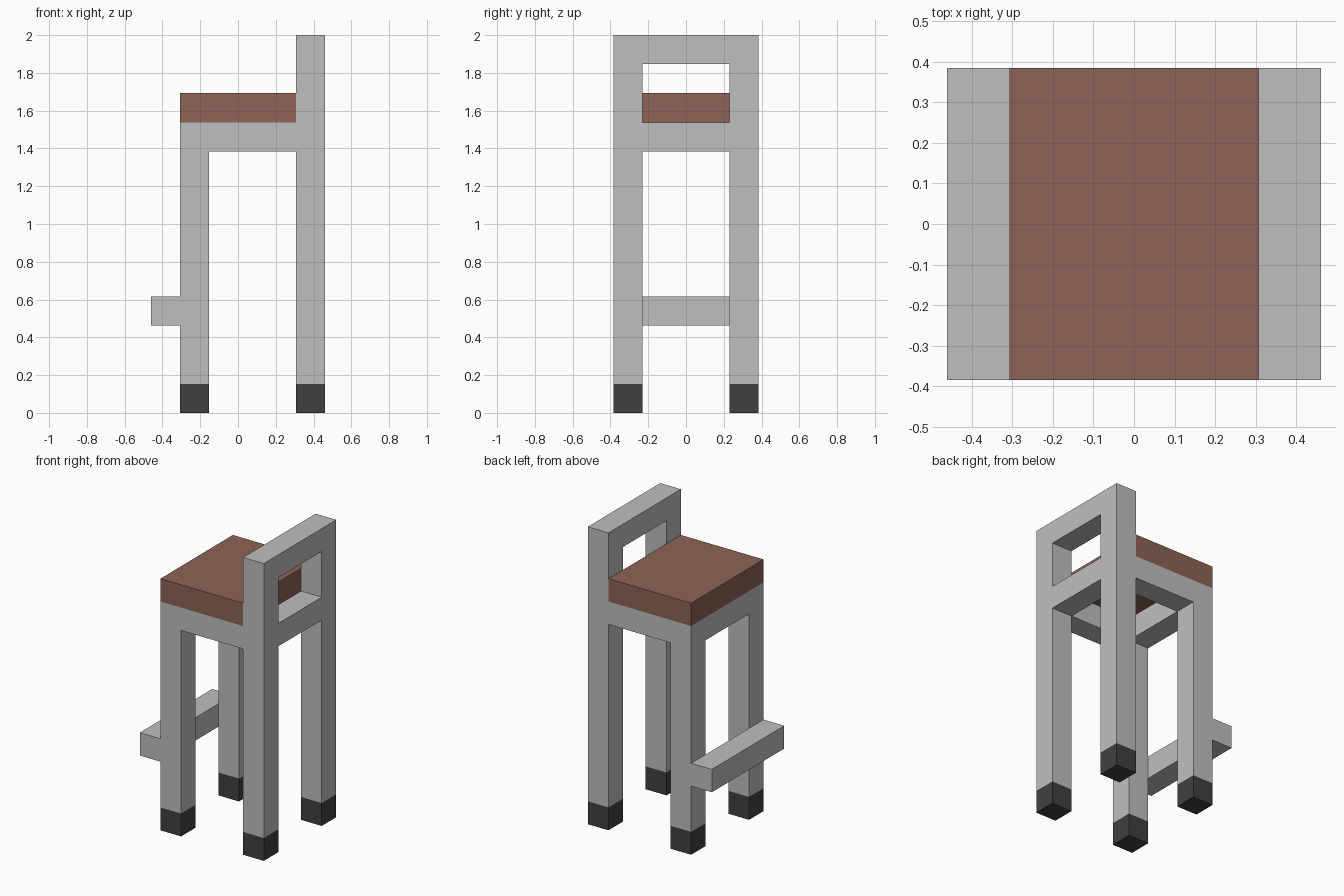
import bpy
import bmesh
from mathutils import Vector

default = bpy.data.objects.get("Cube")
if default:
    bpy.data.objects.remove(default, do_unlink=True)

U = 2 / 13  # one bar thickness; the stool is 13 bars tall


def material(name, color):
    mat = bpy.data.materials.new(name)
    mat.use_nodes = True
    mat.diffuse_color = (*color, 1)
    mat.node_tree.nodes["Principled BSDF"].inputs["Base Color"].default_value = (*color, 1)
    return mat


metal = material("light_grey_metal", (0.52, 0.52, 0.52))
leather = material("brown_leather", (0.27, 0.127, 0.093))
rubber = material("dark_rubber", (0.051, 0.051, 0.051))


def box(name, x, y, z, mat):
    """Box spanning the given (min, max) ranges, measured in bars."""
    lo, hi = (Vector(c) * U for c in zip(x, y, z))
    bm = bmesh.new()
    bmesh.ops.create_cube(bm, size=1)
    bmesh.ops.scale(bm, vec=hi - lo, verts=bm.verts)
    mesh = bpy.data.meshes.new(name)
    bm.to_mesh(mesh)
    bm.free()
    mesh.materials.append(mat)
    obj = bpy.data.objects.new(name, mesh)
    obj.location = (lo + hi) / 2
    bpy.context.collection.objects.link(obj)
    return obj


FRONT, BACK = (-2, -1), (2, 3)          # leg positions along x
SIDES = {"right": (-2.5, -1.5), "left": (1.5, 2.5)}
INNER, FULL = (-1.5, 1.5), (-2.5, 2.5)  # between the legs, whole width
RAIL = (9, 10)                          # height of the seat frame

# Legs with rubber feet, and the side rails of the seat frame
for side, y in SIDES.items():
    for end, x, top in (("front", FRONT, 10), ("back", BACK, 13)):
        box(f"{end}_{side}_foot", x, y, (0, 1), rubber)
        box(f"{end}_{side}_leg", x, y, (1, top), metal)
    box(f"{side}_seat_rail", (FRONT[1], BACK[0]), y, RAIL, metal)

# Cross rails of the open seat frame and the backrest
box("front_seat_rail", FRONT, INNER, RAIL, metal)
box("back_seat_rail", BACK, INNER, RAIL, metal)
box("backrest_rail", BACK, INNER, (12, 13), metal)

# Footrest bar and seat cushion
box("footrest", (-3, -2), FULL, (3, 4), metal)
box("seat", (-2, 2), FULL, (10, 11), leather)
